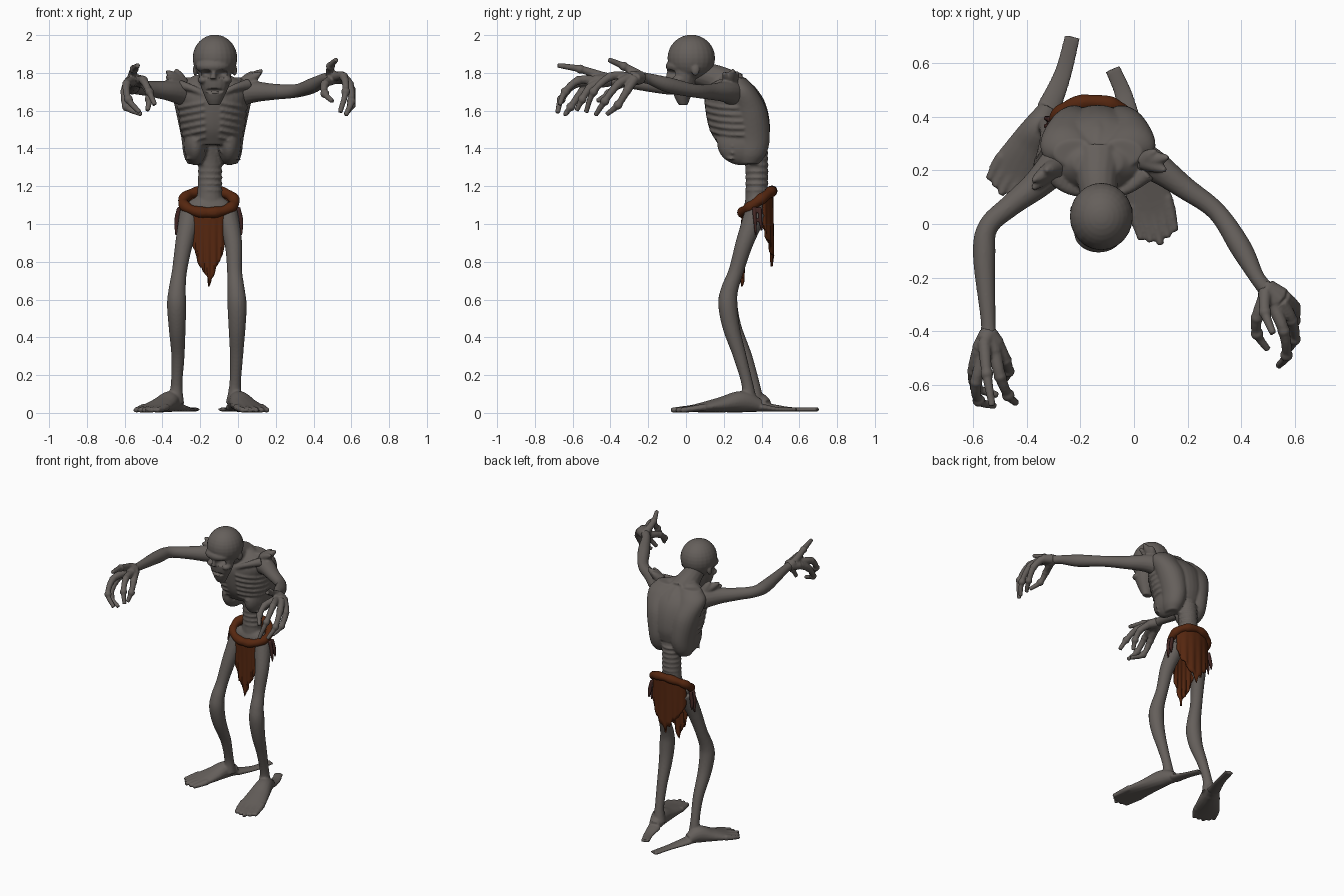
import bpy, bmesh, math, random
from mathutils import Vector, Matrix

random.seed(4)
if "Cube" in bpy.data.objects:
    bpy.data.objects.remove(bpy.data.objects["Cube"])


def material(name, rgb):
    mat = bpy.data.materials.new(name)
    mat.use_nodes = True
    mat.diffuse_color = (*rgb, 1)
    mat.node_tree.nodes["Principled BSDF"].inputs["Base Color"].default_value = (*rgb, 1)
    return mat


skin = material("grey skin", (.13, .115, .105))
leather = material("rust brown cloth", (.092, .02, .005))
dark_rag = material("dark red rag", (.055, .02, .017))


def spline(points, steps=6):
    """Catmull-Rom interpolation of points of any dimension."""
    rows = [Vector(p) for p in points]
    rows = [2 * rows[0] - rows[1]] + rows + [2 * rows[-1] - rows[-2]]
    out = []
    for a, b, c, d in zip(rows, rows[1:], rows[2:], rows[3:]):
        for k in range(steps):
            t = k / steps
            out.append((2 * b + (c - a) * t + (2 * a - 5 * b + 4 * c - d) * t ** 2
                        + (3 * b - a - 3 * c + d) * t ** 3) / 2)
    return out + [rows[-2]]


def loft(bm, points, hint=(0, 0, 1), axis=None, sides=16):
    """Closed tube through (x, y, z, half width[, half height]) points."""
    points = [p if len(p) == 5 else (*p, p[3]) for p in points]
    rows, rings = spline(points), []
    for i, row in enumerate(rows):
        after, before = rows[min(i + 1, len(rows) - 1)], rows[max(i - 1, 0)]
        t = Vector(axis) if axis else Vector((after - before)[:3]).normalized()
        side = t.cross(Vector(hint)).normalized()
        up = side.cross(t)
        angles = [math.tau * k / sides for k in range(sides)]
        rings.append([bm.verts.new(Vector(row[:3]) + side * row[3] * math.cos(a)
                                   + up * row[4] * math.sin(a)) for a in angles])
    for r, s in zip(rings, rings[1:]):
        for k in range(sides):
            n = (k + 1) % sides
            bm.faces.new((r[k], r[n], s[n], s[k]))
    bm.faces.new(rings[0])
    bm.faces.new(rings[-1])


def ball(bm, centre, size):
    bmesh.ops.create_uvsphere(bm, u_segments=24, v_segments=16, radius=1,
                              matrix=Matrix.Translation(centre) @ Matrix.Diagonal((*size, 1)))


def finish(name, bm, mat, voxel=.007, dents=(), soften=2):
    """Fuse the pieces into one smooth surface, then press in any dents."""
    bmesh.ops.recalc_face_normals(bm, faces=bm.faces[:])
    mesh = bpy.data.meshes.new(name)
    bm.to_mesh(mesh)
    bm.free()
    obj = bpy.data.objects.new(name, mesh)
    bpy.context.collection.objects.link(obj)
    if voxel:
        remesh = obj.modifiers.new("fuse", 'REMESH')
        remesh.mode, remesh.voxel_size = 'VOXEL', voxel
        obj.modifiers.new("soften", 'SMOOTH').iterations = soften
        graph = bpy.context.evaluated_depsgraph_get()
        mesh = bpy.data.meshes.new_from_object(obj.evaluated_get(graph))
        obj.modifiers.clear()
        obj.data = mesh
        mesh.name = name
    for centre, size, depth in dents:
        for v in mesh.vertices:
            d = sum(((v.co[i] - centre[i]) / size[i]) ** 2 for i in range(3))
            if d < 1:
                v.co.y += depth * (1 - d)
    mesh.materials.clear()
    mesh.materials.append(mat)
    mesh.polygons.foreach_set("use_smooth", [True] * len(mesh.polygons))
    mesh.set_sharp_from_angle(angle=math.radians(50))
    return obj


# Head: skull, brow, cheeks, nose, ears and narrow jaw
bm = bmesh.new()
hx = -.122
ball(bm, (hx, .028, 1.878), (.118, .126, .124))
ball(bm, (hx - .01, -.035, 1.835), (.092, .072, .045))
loft(bm, [(hx, .0, 1.83, .092, .085), (hx, -.015, 1.74, .078, .066),
          (hx - .003, -.018, 1.67, .05, .042), (hx - .003, -.015, 1.63, .03, .024)],
     hint=(0, 1, 0), axis=(0, 0, 1))
loft(bm, [(hx - .008, -.085, 1.82, .012), (hx - .01, -.092, 1.768, .017)], hint=(0, 1, 0))
for s in (-1, 1):
    ball(bm, (hx + s * .06, -.038, 1.762), (.03, .037, .022))
    ball(bm, (hx + s * .104, .05, 1.815), (.013, .022, .03))
eyes = [((hx - .005 + s * .042, -.09, 1.795), (.034, .06, .024), .045) for s in (-1, 1)]
mouth = [((hx - .003, -.08, 1.705), (.058, .05, .014), .022)]
finish("head", bm, skin, .006, eyes + mouth)

# Torso: hunched ribcage, with broad smooth back slabs ending in two lower lobes
bm = bmesh.new()
cx = -.135
cage = [(1.42, .3, .14, .13), (1.5, .285, .165, .16), (1.6, .268, .178, .165),
        (1.68, .25, .19, .15), (1.74, .24, .17, .105), (1.79, .225, .09, .05)]
cage = [(cx, y, z, w, d) for z, y, w, d in cage]
loft(bm, cage, hint=(0, 1, 0), axis=(0, 0, 1), sides=32)
profile = spline(cage, 12)
for s in (-1, 1):
    ball(bm, (cx + s * .09, .3, 1.425), (.064, .135, .115))
    loft(bm, [(cx + s * .085, .265, 1.775, .08, .05), (cx + s * .115, .29, 1.71, .1, .082),
              (cx + s * .1, .335, 1.6, .095, .094), (cx + s * .088, .352, 1.46, .078, .092),
              (cx + s * .09, .345, 1.37, .064, .08), (cx + s * .092, .335, 1.318, .04, .05)],
         hint=(0, 1, 0), axis=(0, 0, 1), sides=24)
    # Collar bone, then ribs round the front and sides
    loft(bm, [(cx, .12, 1.66, .018), (cx + s * .1, .125, 1.715, .018),
              (cx + s * .19, .19, 1.74, .03)])
    for k in range(6):
        path = []
        for j in range(7):
            a = math.radians(14 + 14 * j)
            z = 1.47 + .036 * k - .035 * math.sin(a)
            p = min(profile, key=lambda q: abs(q[2] - z))
            path.append((cx + s * p[3] * math.sin(a), p[1] - p[4] * math.cos(a), z, .009))
        loft(bm, path, sides=8)
    for k in range(3):
        loft(bm, [(cx + s * .04, .2 + k * .01, 1.46 - k * .035, .009),
                  (cx + s * .09, .17 + k * .016, 1.44 - k * .04, .009),
                  (cx + s * .148, .25, 1.41 - k * .035, .006)], sides=8)
# Neck, spine and thin waist
loft(bm, [(cx, .25, 1.71, .1), (cx, .15, 1.77, .075), (hx, .05, 1.8, .06)])
loft(bm, [(cx, .25, 1.76, .04), (cx, .34, 1.68, .05), (cx, .37, 1.57, .05),
          (cx, .38, 1.44, .05)], hint=(0, 1, 0))
loft(bm, [(cx - .015, .37, 1.08, .075, .06), (cx - .015, .375, 1.22, .062, .058),
          (cx - .01, .37, 1.35, .064, .062), (cx, .35, 1.46, .08, .07)], hint=(0, 1, 0))
for k in range(7):
    ball(bm, (cx - .012, .375, 1.18 + .033 * k), (.068, .064, .011))
ball(bm, (-.155, .37, 1.07), (.13, .068, .085))
finish("torso", bm, skin, soften=4)

# Arms, with bony crests on the shoulders
arms = {
    "left": [(-.01, .26, 1.69, .075), (.08, .215, 1.7, .058), (.19, .135, 1.7, .043),
             (.31, .045, 1.705, .036), (.4, -.09, 1.735, .041), (.46, -.2, 1.77, .029),
             (.5, -.25, 1.775, .032)],
    "right": [(-.26, .25, 1.69, .075), (-.36, .15, 1.705, .055), (-.46, .07, 1.715, .042),
              (-.545, -.01, 1.725, .038), (-.56, -.12, 1.73, .042),
              (-.545, -.36, 1.755, .028), (-.545, -.42, 1.76, .032)]}
crests = {"left": ((.04, .235, 1.75), [(.13, .25, 1.815), (.12, .2, 1.80), (.08, .275, 1.805)]),
          "right": ((-.3, .21, 1.75), [(-.38, .16, 1.81), (-.38, .13, 1.78), (-.33, .2, 1.82)])}
for side, path in arms.items():
    bm = bmesh.new()
    loft(bm, path)
    root, tips = crests[side]
    for tip in tips:
        mid = Vector(root).lerp(Vector(tip), .6)
        loft(bm, [(*root, .036), (*mid, .024), (*tip, .008)])
    finish(side + "_arm", bm, skin)

# Hands: palm, raised thumb and hooked fingers
hands = {
    "left": ((.5, -.24, 1.775), [
        [(.49, -.25, 1.79), (.49, -.33, 1.835), (.52, -.41, 1.87)],
        [(.52, -.3, 1.78), (.56, -.4, 1.78), (.57, -.49, 1.7), (.54, -.53, 1.59)],
        [(.55, -.29, 1.78), (.59, -.36, 1.74), (.6, -.43, 1.65), (.57, -.48, 1.575)],
        [(.56, -.27, 1.77), (.6, -.31, 1.71), (.6, -.36, 1.63), (.57, -.42, 1.58)],
        [(.49, -.27, 1.76), (.46, -.35, 1.74), (.46, -.41, 1.69), (.5, -.47, 1.65)]]),
    "right": ((-.545, -.41, 1.76), [
        [(-.56, -.44, 1.78), (-.55, -.56, 1.82), (-.53, -.68, 1.84)],
        [(-.52, -.48, 1.76), (-.5, -.57, 1.76), (-.47, -.64, 1.7), (-.44, -.67, 1.63)],
        [(-.56, -.49, 1.76), (-.59, -.59, 1.74), (-.58, -.66, 1.66), (-.52, -.68, 1.59)],
        [(-.58, -.47, 1.75), (-.6, -.55, 1.7), (-.59, -.61, 1.62), (-.51, -.64, 1.58)],
        [(-.51, -.45, 1.75), (-.48, -.51, 1.72), (-.47, -.55, 1.66), (-.48, -.58, 1.6)]])}
for side, (wrist, fingers) in hands.items():
    bm = bmesh.new()
    for path in fingers:
        last = len(path) - 1
        loft(bm, [(*p, .026 - .013 * i / last) for i, p in enumerate(path)], sides=10)
        loft(bm, [(*wrist, .034), (*path[0], .029)])
        for joint in path[1:last]:
            ball(bm, joint, (.024, .024, .024))
    finish(side + "_hand", bm, skin, .006)

# Legs, flat splayed feet and the long trailing heel flaps
legs = {
    "left": [(-.06, .37, 1.06, .06), (-.025, .31, .9, .047), (-.018, .265, .75, .04),
             (-.01, .23, .65, .046), (-.005, .222, .57, .051), (-.005, .24, .45, .045),
             (-.008, .285, .3, .035), (-.015, .325, .15, .031), (-.02, .335, .05, .045)],
    "right": [(-.25, .37, 1.06, .06), (-.285, .31, .9, .047), (-.31, .265, .75, .04),
              (-.322, .23, .65, .046), (-.325, .222, .57, .051), (-.322, .25, .45, .045),
              (-.318, .315, .3, .035), (-.325, .36, .15, .031), (-.33, .37, .05, .045)]}
feet = {"left": ((-.02, .39), (.1, -.078), (-.08, .58)),
        "right": ((-.32, .43), (-.5, .11), (-.23, .7))}
for side, path in legs.items():
    bm = bmesh.new()
    loft(bm, path, hint=(0, 1, 0))
    heel, toe, flap = [Vector((*p, 0)) for p in feet[side]]
    stations = [(0, .04, .038, .035), (.2, .06, .056, .056), (.45, .042, .074, .04),
                (.75, .023, .09, .02), (.93, .014, .074, .012)]
    loft(bm, [(*heel.lerp(toe, t).xy, z, w, h) for t, z, w, h in stations])
    across = (toe - heel).cross(Vector((0, 0, 1))).normalized()
    for k in range(5):
        tip = toe + across * (k - 2) * .033 - (toe - heel) * .04 * abs(k - 2)
        base = heel.lerp(toe, .65) + across * (k - 2) * .034
        loft(bm, [(*base.xy, .03, .02), (*tip.xy, .014, .014)], sides=10)
    bend = heel.lerp(flap, .5) - across * .01
    loft(bm, [(*heel.xy, .03, .045, .022), (*bend.xy, .018, .034, .012),
              (*flap.xy, .018, .03, .011)])
    finish(side + "_leg", bm, skin)


# Waist roll, tilted up at the back
def waist(a, grow=1):
    c = math.cos(a)
    return Vector((-.155 + .137 * math.sin(a), .378 - .079 * c, 1.118 - .058 * c))


bm = bmesh.new()
loft(bm, [(*waist(math.tau * k / 24), .028 + .003 * math.sin(k * 2)) for k in range(25)])
finish("waist_roll", bm, leather)


# Ragged hanging cloths, longest in the middle
def cloth(name, middle, spread, length, least):
    bm = bmesh.new()
    rows, cols, grid = 10, 28, []
    for i in range(cols + 1):
        s = 2 * i / cols - 1
        top = waist(middle + s * spread)
        drop = least + length * (1 - abs(s)) ** .8 * random.uniform(.82, 1)
        if i == cols // 2:
            drop = least + length
        ripple = .006 * math.sin(i * 1.3)
        grid.append([bm.verts.new(top + Vector((0, ripple * j / rows, -drop * j / rows)))
                     for j in range(rows + 1)])
    for a, b in zip(grid, grid[1:]):
        for j in range(rows):
            bm.faces.new((a[j], b[j], b[j + 1], a[j + 1]))
    obj = finish(name, bm, leather, voxel=0)
    thick = obj.modifiers.new("thickness", 'SOLIDIFY')
    thick.thickness, thick.offset = .012, 0


cloth("front_cloth", 0, .75, .25, .14)
cloth("back_cloth", math.pi, 1.2, .26, .14)

# Small torn rags at the hips
for side, x, out in (("left", .0, 1), ("right", -.31, -1)):
    bm = bmesh.new()
    for k in range(2):
        y = .36 + .03 * k
        loft(bm, [(x, y, 1.09, .012), (x + out * .013, y + .005, 1.02, .016, .009),
                  (x + out * .018, y + .01, .94 + .025 * k, .006)], hint=(0, 1, 0), sides=10)
    finish(side + "_hip_rag", bm, dark_rag, .006)
